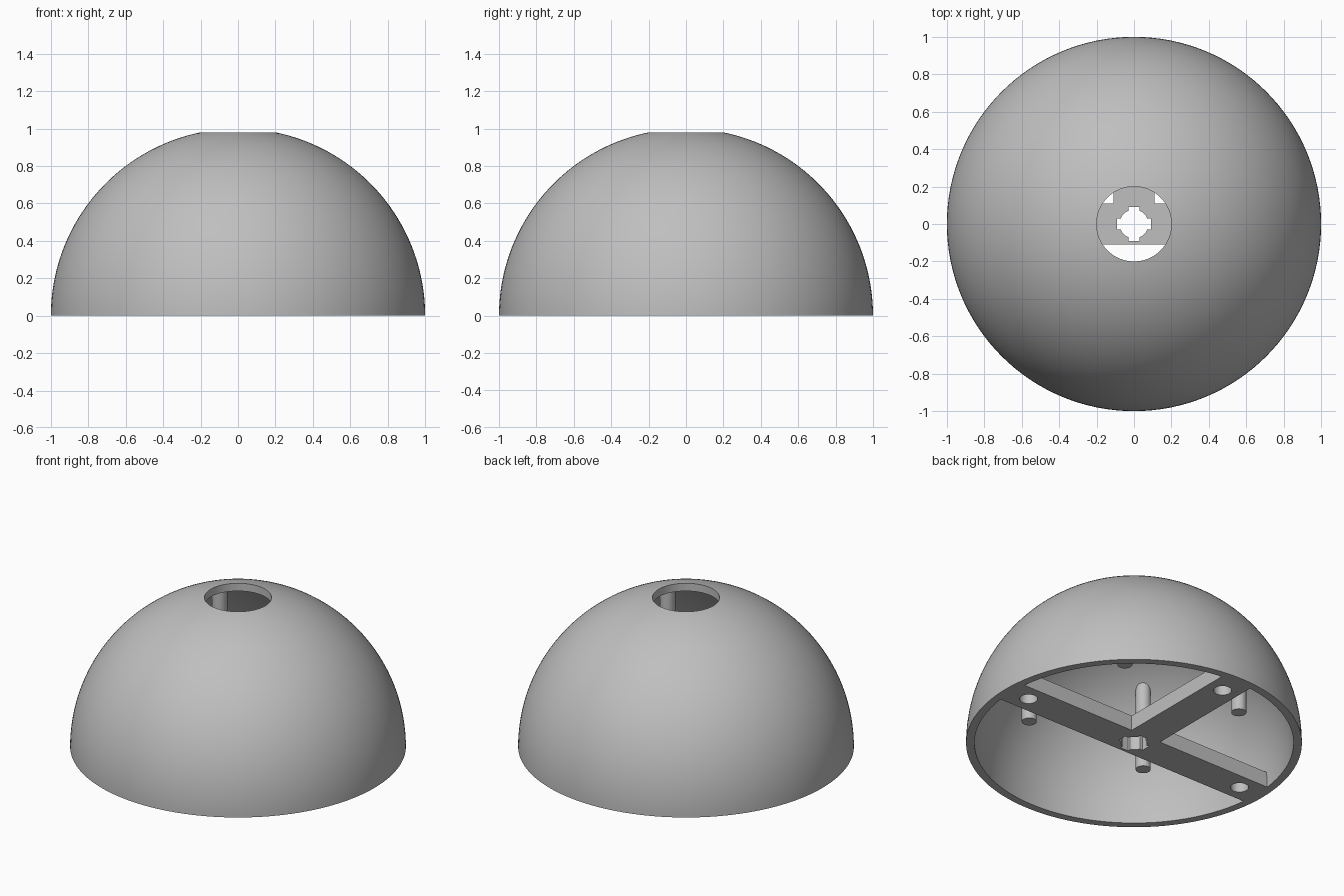
import bpy, bmesh
from math import sin, cos, asin, acos, sqrt, pi, radians

cube = bpy.data.objects.get("Cube")
if cube:
    bpy.data.objects.remove(cube, do_unlink=True)

OUTER, INNER, OPENING = 1.0, 0.95, 0.2
BAR_HALF, BAR_HEIGHT = 0.11, 0.1
PIN_RADIUS, PIN_OFFSET, PIN_BOTTOM = 0.045, 0.443, 0.18

grey = bpy.data.materials.new("plain_grey")
grey.use_nodes = True
colour = (0.52, 0.52, 0.52, 1)
grey.diffuse_color = colour
grey.node_tree.nodes["Principled BSDF"].inputs["Base Color"].default_value = colour


def make_object(name, bm):
    bmesh.ops.recalc_face_normals(bm, faces=bm.faces)
    mesh = bpy.data.meshes.new(name)
    bm.to_mesh(mesh)
    bm.free()
    mesh.materials.append(grey)
    obj = bpy.data.objects.new(name, mesh)
    bpy.context.collection.objects.link(obj)
    return obj


def select_only(obj):
    bpy.ops.object.select_all(action='DESELECT')
    obj.select_set(True)
    bpy.context.view_layer.objects.active = obj


def smooth(obj):
    select_only(obj)
    bpy.ops.object.shade_smooth_by_angle(angle=radians(30))


def lathe(name, profile, steps=128):
    bm = bmesh.new()
    rings = [[bm.verts.new((r * cos(2 * pi * i / steps), r * sin(2 * pi * i / steps), z))
              for i in range(steps)] for r, z in profile]
    for a, b in zip(rings, rings[1:] + rings[:1]):
        for i in range(steps):
            j = (i + 1) % steps
            bm.faces.new((a[i], a[j], b[j], b[i]))
    return make_object(name, bm)


def prism(name, outline, bottom, top):
    bm = bmesh.new()
    base = bm.faces.new([bm.verts.new((x, y, bottom)) for x, y in outline])
    cap = bmesh.ops.extrude_face_region(bm, geom=[base])["geom"]
    for v in cap:
        if isinstance(v, bmesh.types.BMVert):
            v.co.z = top
    return make_object(name, bm)


def arc(radius, start, end, count):
    return [(radius * cos(start + (end - start) * i / count),
             radius * sin(start + (end - start) * i / count)) for i in range(count + 1)]


def circle(x, y, radius, sides=32):
    return [(x + px, y + py) for px, py in arc(radius, 0, 2 * pi, sides)[:-1]]


def cut(obj, outline):
    cutter = prism("cutter", outline, -0.1, BAR_HEIGHT + 0.1)
    cutter.hide_render = True
    mod = obj.modifiers.new("cut", 'BOOLEAN')
    mod.operation, mod.solver, mod.object = 'DIFFERENCE', 'EXACT', cutter
    select_only(obj)
    bpy.ops.object.modifier_apply(modifier=mod.name)
    bpy.data.objects.remove(cutter, do_unlink=True)


# Hollow dome with a round opening at the top
outside = arc(OUTER, 0, acos(OPENING / OUTER), 40)
inside = arc(INNER, acos(OPENING / INNER), 0, 40)
smooth(lathe("dome_shell", outside + inside))

# Three-armed support bar, its ends following the inner wall
reach = INNER + 0.001
half_angle = asin(BAR_HALF / reach)
outline = []
for k in range(3):
    middle = k * pi / 2
    outline += arc(reach, middle - half_angle, middle + half_angle, 6)
    if k < 2:
        outline.append((BAR_HALF * (1 - 2 * k), BAR_HALF))
bar = prism("support_bar", outline, 0, BAR_HEIGHT)

# Screw holes near the arm ends
for x, y in ((0.82, 0), (-0.82, 0), (0, 0.82)):
    cut(bar, circle(x, y, 0.054))

# Keyed hub hole: a circle with four notches
cut(bar, circle(0, 0, 0.077))
for hx, hy in ((0.092, 0.03), (0.03, 0.092)):
    cut(bar, [(-hx, -hy), (hx, -hy), (hx, hy), (-hx, hy)])
smooth(bar)

# Four pins hanging from the dome, their tops shaped to sit inside the shell
for side, sx in (("left", 1), ("right", -1)):
    for end, sy in (("back", 1), ("front", -1)):
        pin = prism(f"{end}_{side}_pin",
                    circle(sx * PIN_OFFSET, sy * PIN_OFFSET, PIN_RADIUS),
                    PIN_BOTTOM, 0.7)
        for v in pin.data.vertices:
            if v.co.z > 0.5:
                v.co.z = sqrt(0.97 ** 2 - v.co.x ** 2 - v.co.y ** 2)
        smooth(pin)
